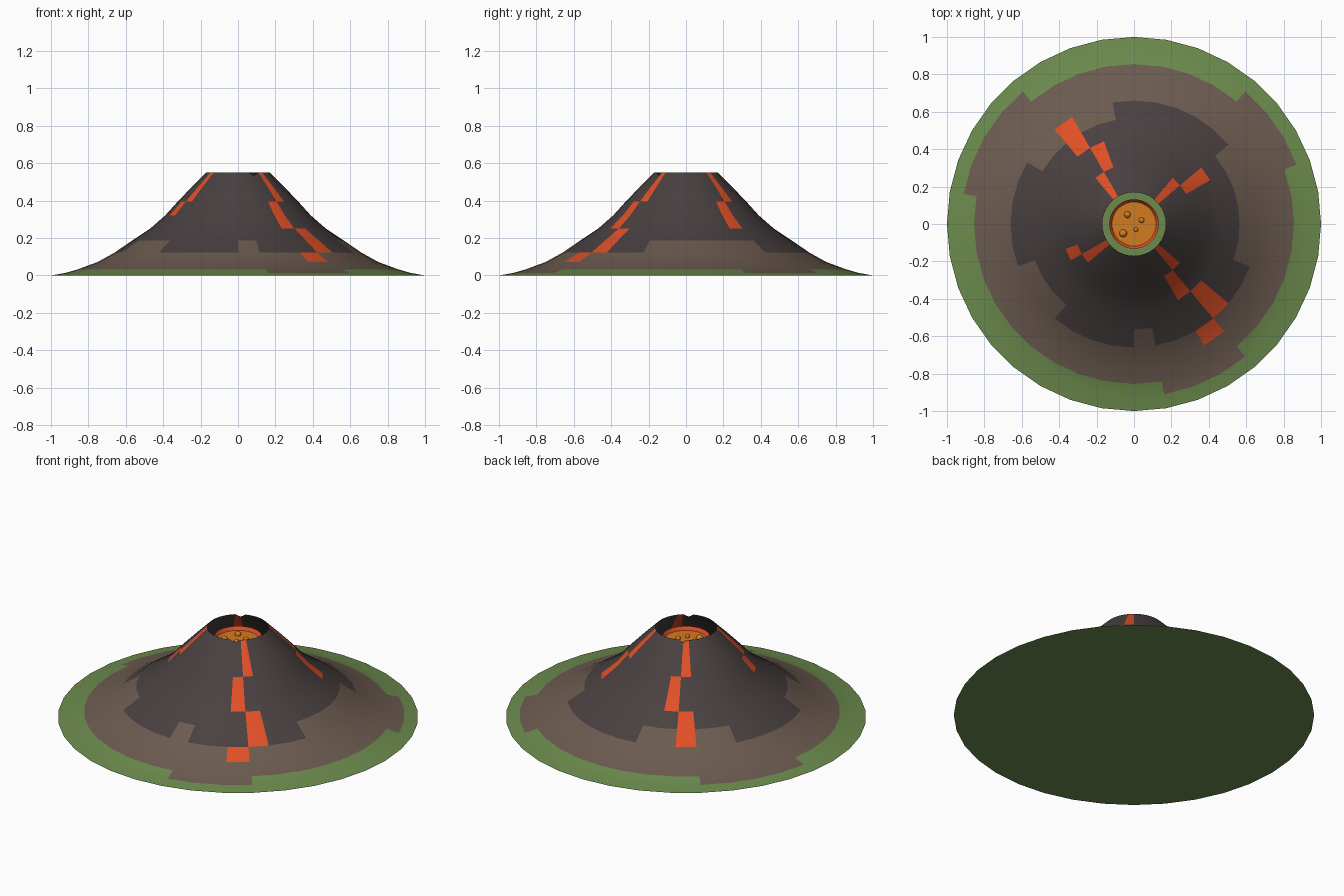
import bpy, bmesh
from math import sin, cos, radians

cube = bpy.data.objects.get("Cube")
if cube:
    bpy.data.objects.remove(cube, do_unlink=True)


def material(name, r, g, b):
    m = bpy.data.materials.new(name)
    m.use_nodes = True
    m.diffuse_color = (r, g, b, 1)
    bsdf = m.node_tree.nodes["Principled BSDF"]
    bsdf.inputs["Base Color"].default_value = (r, g, b, 1)
    bsdf.inputs["Roughness"].default_value = 0.9
    return m


GRASS = material("grass green", 0.15, 0.26, 0.075)
EARTH = material("earth brown", 0.15, 0.105, 0.08)
ROCK = material("dark rock", 0.068, 0.052, 0.052)
LAVA = material("lava red", 0.75, 0.08, 0.02)
MAGMA = material("magma orange", 0.65, 0.2, 0.015)

SEGMENTS = 36
STEP = 360 // SEGMENTS


def finish(name, bm, mats, smooth=True):
    mesh = bpy.data.meshes.new(name)
    bm.to_mesh(mesh)
    bm.free()
    for m in mats:
        mesh.materials.append(m)
    ob = bpy.data.objects.new(name, mesh)
    bpy.context.collection.objects.link(ob)
    if smooth:
        bpy.ops.object.select_all(action='DESELECT')
        ob.select_set(True)
        bpy.context.view_layer.objects.active = ob
        bpy.ops.object.shade_smooth_by_angle(angle=radians(40))
    return ob


def lathe(bm, profile, count):
    """Revolve (radius, height) rings; return rings of vertices and faces by (ring, segment)."""
    rings = []
    for r, z in profile:
        rings.append([bm.verts.new((r * cos(radians(a * 360 / count)),
                                    r * sin(radians(a * 360 / count)), z))
                      for a in range(count)])
    faces = {}
    for i in range(len(rings) - 1):
        for s in range(count):
            t = (s + 1) % count
            faces[i, s] = bm.faces.new((rings[i][s], rings[i + 1][s],
                                        rings[i + 1][t], rings[i][t]))
    return rings, faces


# Mountain slope: open shell from the crater rim to the foot
SLOPE = [(0.17, 0.55), (0.25, 0.47), (0.322, 0.395), (0.39, 0.32), (0.47, 0.25),
         (0.565, 0.187), (0.66, 0.122), (0.75, 0.072), (0.855, 0.033),
         (0.925, 0.013), (1.0, 0.0)]

# Angle ranges where rock or earth reaches one ring further down
ROCK_TONGUES = [(40, 100), (150, 200), (230, 270), (280, 340)]
EARTH_TONGUES = [(20, 50), (130, 170), (280, 310)]

# Lava streams: (start angle of the block, first ring, end ring)
LAVA_BLOCKS = [(40, 0, 2), (30, 2, 4),
               (120, 0, 2), (110, 2, 4), (120, 4, 6),
               (210, 0, 2), (200, 2, 3),
               (310, 0, 2), (300, 2, 4), (310, 4, 6), (300, 6, 7)]


def inside(angle, ranges):
    return any(lo <= angle < hi for lo, hi in ranges)


def slope_colour(ring, angle):
    if any(angle == a and lo <= ring < hi for a, lo, hi in LAVA_BLOCKS):
        return 3
    if ring < 5 + inside(angle, ROCK_TONGUES):
        return 2
    if ring < 8 + inside(angle, EARTH_TONGUES):
        return 1
    return 0


bm = bmesh.new()
rings, faces = lathe(bm, SLOPE, SEGMENTS)
for (ring, seg), face in faces.items():
    face.material_index = slope_colour(ring, seg * STEP)
# Small nicks in the rim
for angle in (120, 300):
    rings[0][angle // STEP].co.z -= 0.015
finish("mountain_slope", bm, [GRASS, EARTH, ROCK, LAVA])

# Flat ground disc closing the foot
bm = bmesh.new()
bmesh.ops.create_circle(bm, cap_ends=True, segments=SEGMENTS, radius=1.0)
bmesh.ops.reverse_faces(bm, faces=bm.faces[:])
finish("ground_disc", bm, [GRASS], smooth=False)

# Glowing bowl around the lava pool
bm = bmesh.new()
lathe(bm, [(0.115, 0.468), (0.132, 0.495)], SEGMENTS)
bmesh.ops.reverse_faces(bm, faces=bm.faces[:])
for f in bm.faces:
    if f.normal.z < 0:
        f.normal_flip()
bm.normal_update()
if sum(f.normal.z for f in bm.faces) < 0:
    bmesh.ops.reverse_faces(bm, faces=bm.faces[:])
finish("lava_bowl", bm, [LAVA])

# Pool surface
bm = bmesh.new()
bmesh.ops.create_circle(bm, cap_ends=True, segments=SEGMENTS, radius=0.118)
bmesh.ops.translate(bm, verts=bm.verts[:], vec=(0, 0, 0.475))
finish("lava_pool", bm, [MAGMA], smooth=False)

# Bubbles on the pool
for i, (x, y, r) in enumerate([(-0.035, 0.05, 0.018), (0.04, 0.02, 0.015),
                               (-0.058, -0.05, 0.021), (0.01, -0.03, 0.012)]):
    bm = bmesh.new()
    bmesh.ops.create_uvsphere(bm, u_segments=16, v_segments=10, radius=r)
    bmesh.ops.translate(bm, verts=bm.verts[:], vec=(x, y, 0.478))
    finish(f"lava_bubble_{i + 1}", bm, [MAGMA])
